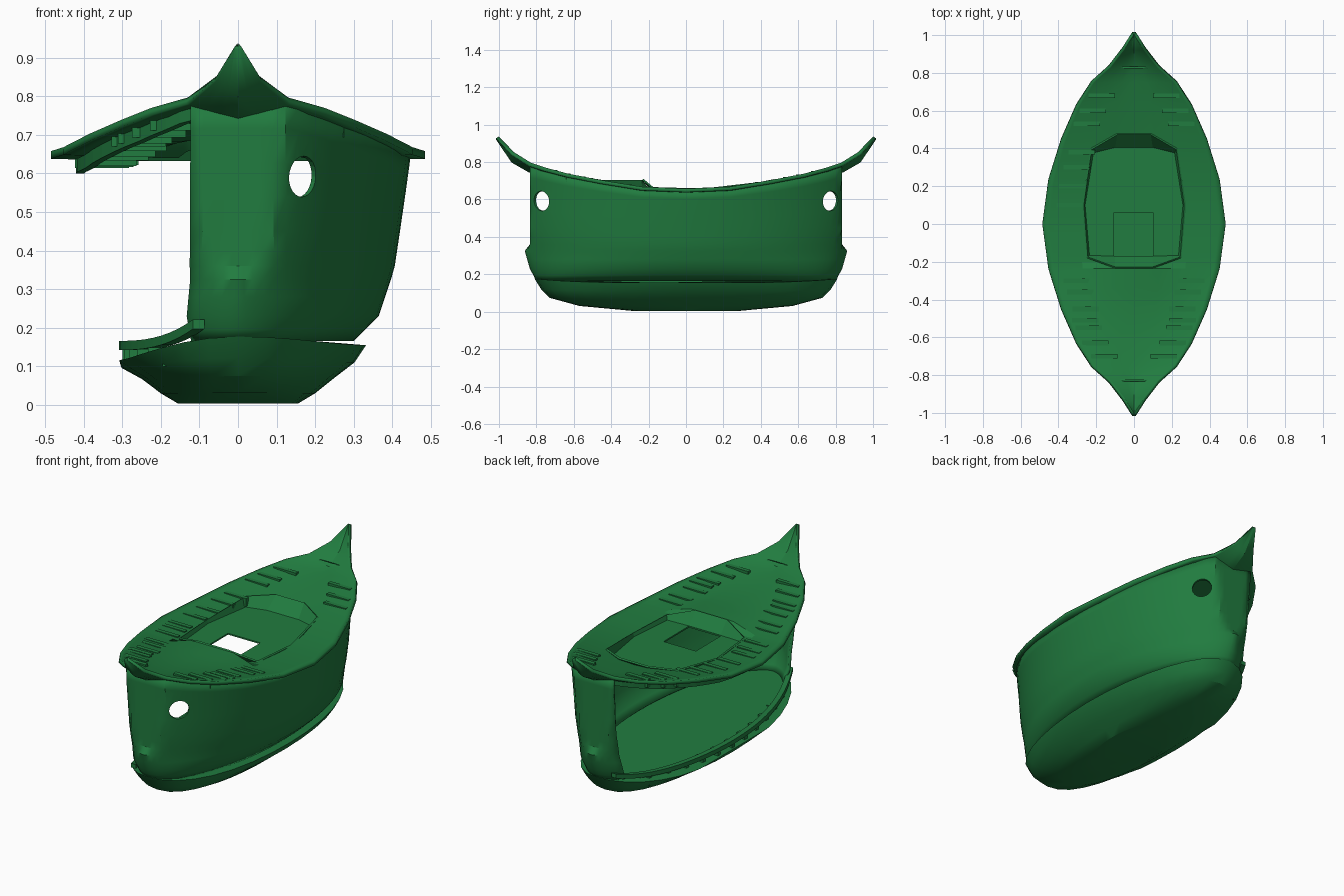
import bpy, bmesh
from math import sin, cos, pi, radians
from mathutils import Matrix

if "Cube" in bpy.data.objects:
    bpy.data.objects.remove(bpy.data.objects["Cube"])

green = bpy.data.materials.new("green")
green.diffuse_color = (0.015, 0.2, 0.05, 1)
green.use_nodes = True
green.node_tree.nodes["Principled BSDF"].inputs["Base Color"].default_value = green.diffuse_color


def lerp(table, v):
    for (a, p), (b, q) in zip(table, table[1:]):
        if v <= b:
            return p + (q - p) * (max(v, a) - a) / (b - a)
    return table[-1][1]


def loft(name, rings, closed=False, cap0=False, cap1=False):
    """Skin a list of equal-length point rings."""
    bm = bmesh.new()
    vs = [[bm.verts.new(p) for p in r] for r in rings]
    n = len(rings[0])
    for a, b in zip(vs, vs[1:]):
        for j in range(n if closed else n - 1):
            k = (j + 1) % n
            bm.faces.new((a[j], a[k], b[k], b[j]))
    if cap0:
        bm.faces.new(vs[0][::-1])
    if cap1:
        bm.faces.new(vs[-1])
    if cap0 and cap1:
        bmesh.ops.recalc_face_normals(bm, faces=bm.faces)
    me = bpy.data.meshes.new(name)
    bm.to_mesh(me)
    bm.free()
    ob = bpy.data.objects.new(name, me)
    bpy.context.collection.objects.link(ob)
    me.materials.append(green)
    return ob


def box(name, x0, x1, y0, y1, z0, z1):
    r = [[(x0, y0, z), (x1, y0, z), (x1, y1, z), (x0, y1, z)] for z in (z0, z1)]
    return loft(name, r, True, True, True)


def solidify(ob, t):
    m = ob.modifiers.new("thickness", 'SOLIDIFY')
    m.thickness = t


def cut(ob, cutter):
    cutter.hide_render = True
    cutter.hide_viewport = True
    m = ob.modifiers.new("cut", 'BOOLEAN')
    m.object = cutter
    m.operation = 'DIFFERENCE'
    m.solver = 'EXACT'


def smooth(ob, ang=35):
    bpy.ops.object.select_all(action='DESELECT')
    ob.select_set(True)
    bpy.context.view_layer.objects.active = ob
    bpy.ops.object.shade_smooth_by_angle(angle=radians(ang))


# Roof outline: half width and rim height along the length
WIDTH = [(0, .485), (.235, .453), (.45, .385), (.63, .305), (.75, .225), (.83, .13), (.92, .055), (1, .002)]
RIM = [(0, .658), (.235, .668), (.45, .703), (.63, .738), (.75, .77), (.83, .797), (.92, .853), (1, .937)]


def width(y):
    return lerp(WIDTH, abs(y))


def rim(y):
    return lerp(RIM, abs(y))


# Roof deck, slightly dished, with a level platform ahead of the well
rows = sorted([y for y, _ in WIDTH] + [-y for y, _ in WIDTH[1:]] + [-.2, -.34])
rings = []
for y in rows:
    dip = lerp([(0, .012), (.7, .015), (.83, .035), (.92, .04), (1, .004)], abs(y))
    ring = []
    for f in (-1, -.93, -.6, -.3, 0, .3, .6, .93, 1):
        z = rim(y) - dip * (1 - abs(f))
        if -.46 < y < -.23 and abs(f) < .4:
            z = .705
        ring.append((f * width(y), y, z))
    rings.append(ring)
roof = loft("roof_deck", rings)
solidify(roof, .02)

# Recessed well with a hatch through its floor
top = [(.1, -.235), (.25, -.18), (.275, .1), (.23, .40), (.09, .48)]
low = [(.1, -.175), (.24, -.17), (.265, .1), (.22, .38), (.1, .41)]
top += [(-x, y) for x, y in top[::-1]]
low += [(-x, y) for x, y in low[::-1]]
well = loft("roof_well", [[(x, y, .632) for x, y in low],
                          [(x, y, .704 if y < -.2 else rim(y) - .006) for x, y in top]], True, True)
solidify(well, .01)
cut(well, box("hatch_cutter", -.105, .1, -.17, .06, .55, .69))
cut(roof, loft("well_cutter", [[(x * .99, y * .99, z) for x, y in top] for z in (.5, .85)], True, True, True))
smooth(roof, 25)

# Bulging wall, open on the left, with flat cut ends
WX = [(.165, .30), (.23, .365), (.35, .405), (.45, .42), (.55, .435), (.635, .447)]
WY = [(.165, .80), (.23, .835), (.325, .862), (.36, .87), (.45, .89), (.55, .91), (.635, .93)]
WA = [(.165, 1.05), (.325, 1.35), (.635, 1.5)]


def wall_point(phi, L):
    c, s = cos(phi), sin(phi)
    x = lerp(WX, L) * abs(c) ** lerp(WA, L) * (1 if c >= 0 else -1)
    y = lerp(WY, L) * s
    z = L
    if L > .45:
        z = .45 + (L - .45) * (rim(min(.83, abs(.93 * s))) - .018 - .45) / .185
    if L > .34:
        y = max(-.835, min(.835, y))
    return (x, y, z)


levels = [.165, .195, .23, .28, .325, .36, .40, .45, .5, .55, .6, .635]
phis = [radians(-115 + 5 * i) for i in range(47)]
wall = loft("cabin_wall", [[wall_point(p, L) for p in phis] for L in levels])
solidify(wall, .015)

# Round windows near both ends
for s, nm in ((-1, "front"), (1, "back")):
    bm = bmesh.new()
    bmesh.ops.create_cone(bm, cap_ends=True, segments=24, radius1=.053, radius2=.053, depth=.12,
                          matrix=Matrix.Translation((.165, s * .77, .592)) @
                          Matrix.Rotation(s * pi / 4, 4, 'Z') @ Matrix.Rotation(pi / 2, 4, 'Y'))
    me = bpy.data.meshes.new(nm + "_window_cutter")
    bm.to_mesh(me)
    bm.free()
    c = bpy.data.objects.new(me.name, me)
    bpy.context.collection.objects.link(c)
    cut(wall, c)
smooth(wall, 30)

# Shallow hull bowl, lower along the open left side
rings = []
for z, X, Y, a in ((.003, .155, .27, .6), (.03, .2, .57, .75), (.07, .25, .73, .8),
                   (.11, .302, .775, .85), (.155, .332, .81, .9)):
    ring = []
    for i in range(32):
        p = 2 * pi * i / 32
        x = X * abs(cos(p)) ** a * (1 if cos(p) >= 0 else -1)
        zz = z + (z / .155) ** 2 * .022 * abs(sin(p)) ** 4
        if x < 0:
            zz -= .04 * (z / .155) ** 3 * min(1, (x / .3) ** 2)
            x = max(x, -.308)
        ring.append((x, Y * sin(p), zz))
    rings.append(ring)
hull = loft("hull_bowl", rings, True, True, True)
smooth(hull, 30)


# Rails framing the open left side
def rail(name, point, w, h):
    r = []
    for i in range(25):
        x, y, z = point(radians(115 + 130 * i / 24))
        r.append([(x, y, z), (x + w, y, z), (x + w, y, z + h), (x, y, z + h)])
    loft(name, r, True, True, True)


def top_rail(p):
    x, y, z = wall_point(p, .635)
    return (x * .94, y * .99, z - .04)


def low_rail(p):
    y = .8 * sin(p) / sin(radians(115))
    return (-.308 * (1 - .62 * (abs(y) / .8) ** 2), y, .142 + .055 * (abs(y) / .8) ** 5)


rail("upper_left_rail", top_rail, .022, .035)
rail("lower_left_rail", low_rail, .03, .024)

# Short joists showing through the roof edge
joists = [(y, -1) for y in (.38, .3, .2, .1, -.02, -.08, -.16)]
joists += [(y, s) for y in (-.7, -.63, -.55, -.51, -.45, -.36, -.3, .53, .6, .68) for s in (-1, 1)]
for i, (y, s) in enumerate(joists):
    xo = width(y) - (.03 if abs(y) > .45 else .06)
    xs = sorted((s * xo, s * (xo - .14)))
    box(f"roof_joist_{i}", xs[0], xs[1], y - .012, y + .012, rim(y) - .045, rim(y) + .001)

# Spacer blocks between hull and lower rail
for i in range(11):
    y = -.6 + .12 * i
    x = -.3 * (1 - .62 * (abs(y) / .8) ** 2)
    box(f"hull_spacer_{i}", x, x + .05, y - .012, y + .012, .1, .15)
